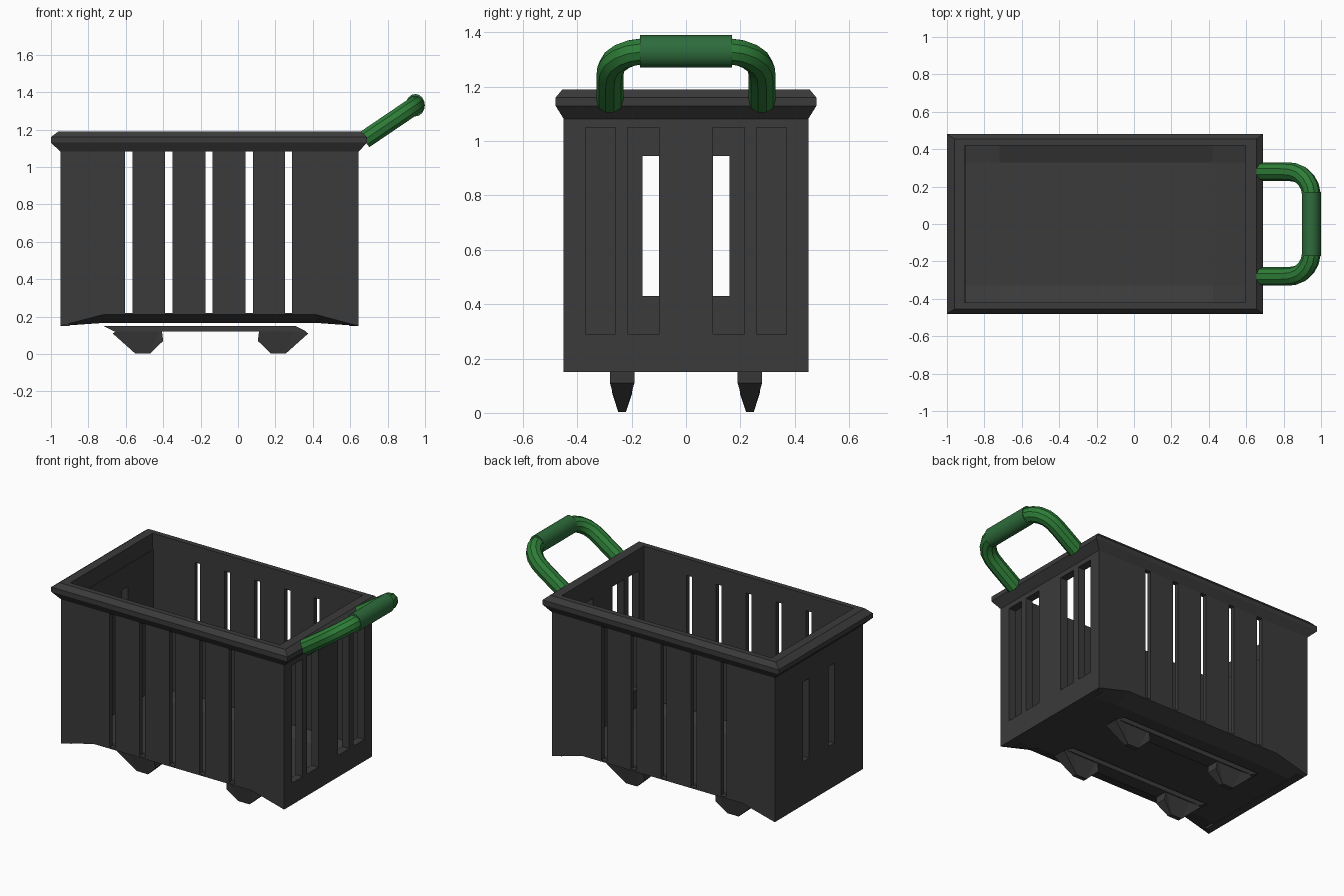
import bpy, bmesh
from mathutils import Vector

if "Cube" in bpy.data.objects:
    bpy.data.objects.remove(bpy.data.objects["Cube"])


def material(name, rgb):
    m = bpy.data.materials.new(name)
    m.use_nodes = True
    m.diffuse_color = (*rgb, 1)
    bsdf = m.node_tree.nodes["Principled BSDF"]
    bsdf.inputs["Base Color"].default_value = (*rgb, 1)
    bsdf.inputs["Roughness"].default_value = 0.6
    return m


CHARCOAL = material("charcoal plastic", (0.043, 0.043, 0.043))
GREEN = material("green tube", (0.027, 0.205, 0.039))
GRIP = material("dull green grip", (0.027, 0.15, 0.045))


def finish(bm, name, mat, smooth=False):
    bmesh.ops.recalc_face_normals(bm, faces=bm.faces)
    me = bpy.data.meshes.new(name)
    bm.to_mesh(me)
    bm.free()
    me.materials.append(mat)
    ob = bpy.data.objects.new(name, me)
    bpy.context.collection.objects.link(ob)
    if smooth:
        bpy.ops.object.select_all(action="DESELECT")
        ob.select_set(True)
        bpy.context.view_layer.objects.active = ob
        bpy.ops.object.shade_smooth_by_angle()
    return ob


def loft(bm, sections, loop=False):
    """Skin equal-length closed sections, capped unless looped."""
    rows = [[bm.verts.new(p) for p in s] for s in sections]
    pairs = list(zip(rows, rows[1:]))
    if loop:
        pairs.append((rows[-1], rows[0]))
    else:
        bm.faces.new(rows[0])
        bm.faces.new(rows[-1])
    n = len(rows[0])
    for a, b in pairs:
        for i in range(n):
            j = (i + 1) % n
            bm.faces.new((a[i], a[j], b[j], b[i]))


def slotted_wall(name, axis, depth, span, height, slots, slot_z):
    """Wall along x or y made of posts, plus rails above and below the slots."""
    bm = bmesh.new()

    def box(u, z):
        if u[1] - u[0] < 0.001 or z[1] - z[0] < 0.001:
            return
        def point(a, d, h):
            return (a, d, h) if axis == "x" else (d, a, h)
        loft(bm, [[point(u[0], d, h), point(u[1], d, h), point(u[1], d, k), point(u[0], d, k)]
                  for d in depth for h, k in [z]])

    edges = [span[0]] + [v for s in slots for v in s] + [span[1]]
    for i in range(0, len(edges), 2):
        box(edges[i:i + 2], slot_z)
    box(span, (height[0], slot_z[0]))
    box(span, (slot_z[1], height[1]))
    return finish(bm, name, CHARCOAL)


# basket walls
BACK, FRONT, HALF, INNER = -0.95, 0.645, 0.45, 0.42
side_slots = [(-0.603, -0.565), (-0.39, -0.35), (-0.175, -0.135), (0.04, 0.08), (0.25, 0.29)]
for label, s in (("right", -1), ("left", 1)):
    slotted_wall(label + "_side_wall", "x", (s * INNER, s * HALF), (BACK, FRONT),
                 (0.22, 1.085), side_slots, (0.22, 1.085))
slotted_wall("handle_end_wall", "y", (0.595, FRONT), (-INNER, INNER), (0.15, 1.085),
             [(-0.37, -0.26), (-0.215, -0.10), (0.10, 0.215), (0.26, 0.37)], (0.29, 1.05))
slotted_wall("plain_end_wall", "y", (BACK, -0.90), (-INNER, INNER), (0.15, 1.085),
             [(-0.16, -0.10), (0.10, 0.16)], (0.43, 0.945))

# floor tray with raised, chamfered long edges
bm = bmesh.new()
sections = []
for x, edge, base in ((BACK, 0.15, 0.15), (-0.72, 0.21, 0.166), (0.42, 0.21, 0.166), (FRONT, 0.15, 0.15)):
    half = [(HALF, 0.22), (HALF, edge), (0.34, base)]
    top = [(0.33, base + 0.02), (INNER, min(edge + 0.02, 0.218)), (INNER, 0.22)]
    under = half + [(-y, z) for y, z in reversed(half)]
    over = [(-y, z) for y, z in reversed(top)] + top
    sections.append([(x, y, z) for y, z in under + over])
loft(bm, sections)
finish(bm, "floor_tray", CHARCOAL)

# bevelled rim
bm = bmesh.new()
rings = [(-0.95, 0.645, 0.45, 1.082), (-1, 0.69, 0.48, 1.13), (-1, 0.69, 0.48, 1.16),
         (-0.96, 0.655, 0.455, 1.19), (-0.905, 0.595, INNER, 1.19), (-0.905, 0.595, INNER, 1.082)]
loft(bm, [[(a, -h, z), (b, -h, z), (b, h, z), (a, h, z)] for a, b, h, z in rings], loop=True)
finish(bm, "rim", CHARCOAL)

# skids: a bar and two tapered feet on each side
MID = -0.147
foot = [(-0.60, 0.15), (-0.67, 0.11), (-0.55, 0.003), (-0.47, 0.003), (-0.40, 0.07), (-0.41, 0.15)]


def foot_width(z):
    return 0.045 if z > 0.1 else (0.036 if z > 0.05 else 0.014)


for label, y in (("right", -0.235), ("left", 0.235)):
    bm = bmesh.new()
    bar = [(-0.72, 0.15), (-0.66, 0.12), (2 * MID + 0.66, 0.12), (2 * MID + 0.60, 0.15)]
    loft(bm, [[(x, y + s * 0.045, z) for x, z in bar] for s in (-1, 1)])
    finish(bm, label + "_skid_bar", CHARCOAL)
    for end, flip in (("rear", False), ("front", True)):
        bm = bmesh.new()
        shape = [(2 * MID - x if flip else x, z) for x, z in foot]
        loft(bm, [[(x, y + s * foot_width(z), z) for x, z in shape] for s in (-1, 1)])
        bmesh.ops.triangulate(bm, faces=bm.faces)
        finish(bm, f"{label}_{end}_foot", CHARCOAL)

# handle tube: tilted, with rounded corners
start, top = Vector((0.675, 0, 1.145)), Vector((0.948, 0, 1.33))
half_path = [(0, 0.28), (0.5, 0.28), (0.66, 0.277), (0.79, 0.263), (0.9, 0.235), (0.97, 0.2), (1, 0.16)]
path = half_path + [(t, -y) for t, y in reversed(half_path)]
curve = bpy.data.curves.new("handle_path", "CURVE")
curve.dimensions = "3D"
curve.bevel_depth = 0.05
curve.bevel_resolution = 3
curve.use_fill_caps = True
spline = curve.splines.new("POLY")
spline.points.add(len(path) - 1)
for p, (t, y) in zip(spline.points, path):
    p.co = (*(start.lerp(top, t) + Vector((0, y, 0))), 1)
temp = bpy.data.objects.new("handle_path", curve)
bpy.context.collection.objects.link(temp)
bpy.context.view_layer.update()
bm = bmesh.new()
bm.from_mesh(temp.to_mesh())
temp.to_mesh_clear()
bpy.data.objects.remove(temp)
finish(bm, "handle_tube", GREEN, smooth=True)

# grip sleeve, slightly oval
bm = bmesh.new()
bmesh.ops.create_cone(bm, cap_ends=True, segments=16, radius1=0.06, radius2=0.06, depth=0.34)
for v in bm.verts:
    v.co = Vector((v.co.x * 0.85, v.co.z, v.co.y)) + top
finish(bm, "handle_grip", GRIP, smooth=True)
